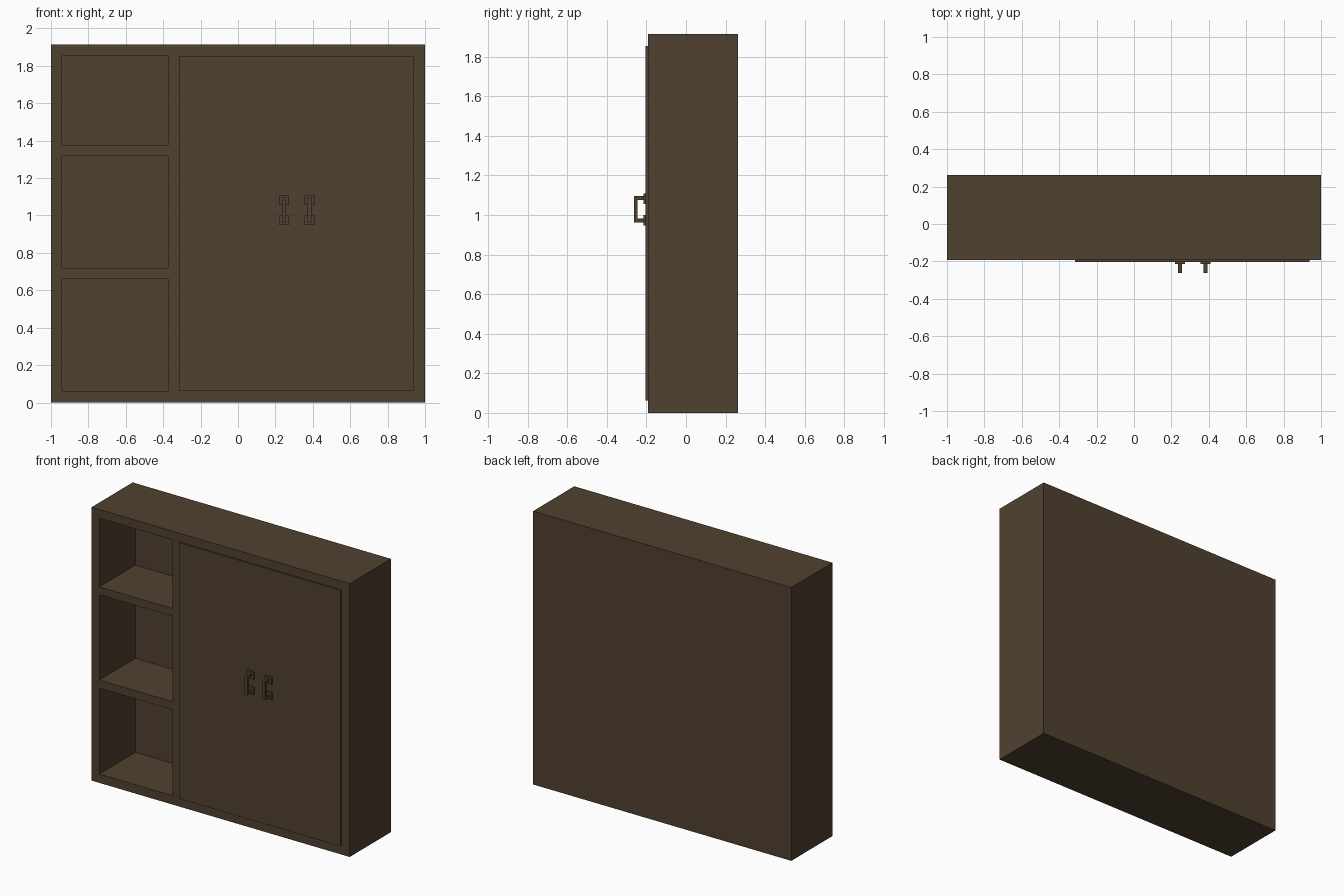
import bpy

if "Cube" in bpy.data.objects:
    bpy.data.objects.remove(bpy.data.objects["Cube"])

wood = bpy.data.materials.new("dark_brown_wood")
wood.diffuse_color = (0.080, 0.053, 0.029, 1)
wood.use_nodes = True
wood.node_tree.nodes["Principled BSDF"].inputs["Base Color"].default_value = wood.diffuse_color


def box(name, x, y, z):
    """Axis-aligned box from (min, max) ranges."""
    r = (x, y, z)
    bpy.ops.mesh.primitive_cube_add(size=1, location=[(a + b) / 2 for a, b in r])
    o = bpy.context.object
    o.name = name
    o.scale = [b - a for a, b in r]
    bpy.ops.object.transform_apply(location=False, rotation=False, scale=True)
    o.data.materials.append(wood)
    return o


FRONT, BACK, INNER = -0.192, 0.263, 0.207
DOOR_FRONT = -0.204

# Cabinet body with three open niches and a door bay cut from the front
body = box("cabinet_body", (-1, 1), (FRONT, BACK), (0, 1.914))
openings = [
    ((-0.94, -0.373), (0.062, 0.663)),
    ((-0.94, -0.373), (0.72, 1.318)),
    ((-0.94, -0.373), (1.373, 1.854)),
    ((-0.315, 0.937), (0.062, 1.854)),
]
for x, z in openings:
    cutter = box("opening_cutter", x, (-0.4, INNER), z)
    cut = body.modifiers.new("opening", 'BOOLEAN')
    cut.operation, cut.solver, cut.object = 'DIFFERENCE', 'EXACT', cutter
    bpy.context.view_layer.objects.active = body
    bpy.ops.object.modifier_apply(modifier=cut.name)
    bpy.data.objects.remove(cutter)

# Two doors meeting in the middle, standing slightly proud of the frame
MID = 0.311
for side, x in (("left", (-0.315, MID)), ("right", (MID, 0.937))):
    box(side + "_door", x, (DOOR_FRONT, -0.15), (0.062, 1.854))

# Handles: square mounting plates, two arms and an upright grip
for side, cx in (("left", 0.245), ("right", 0.383)):
    bar = (cx - 0.011, cx + 0.011)
    for level, cz, az in (("lower", 0.974, 0.972), ("upper", 1.082, 1.086)):
        box(f"{side}_handle_{level}_plate", (cx - 0.027, cx + 0.027),
            (-0.215, DOOR_FRONT), (cz - 0.026, cz + 0.026))
        box(f"{side}_handle_{level}_arm", bar, (-0.245, -0.215), (az - 0.01, az + 0.01))
    box(f"{side}_handle_grip", bar, (-0.263, -0.245), (0.962, 1.096))
